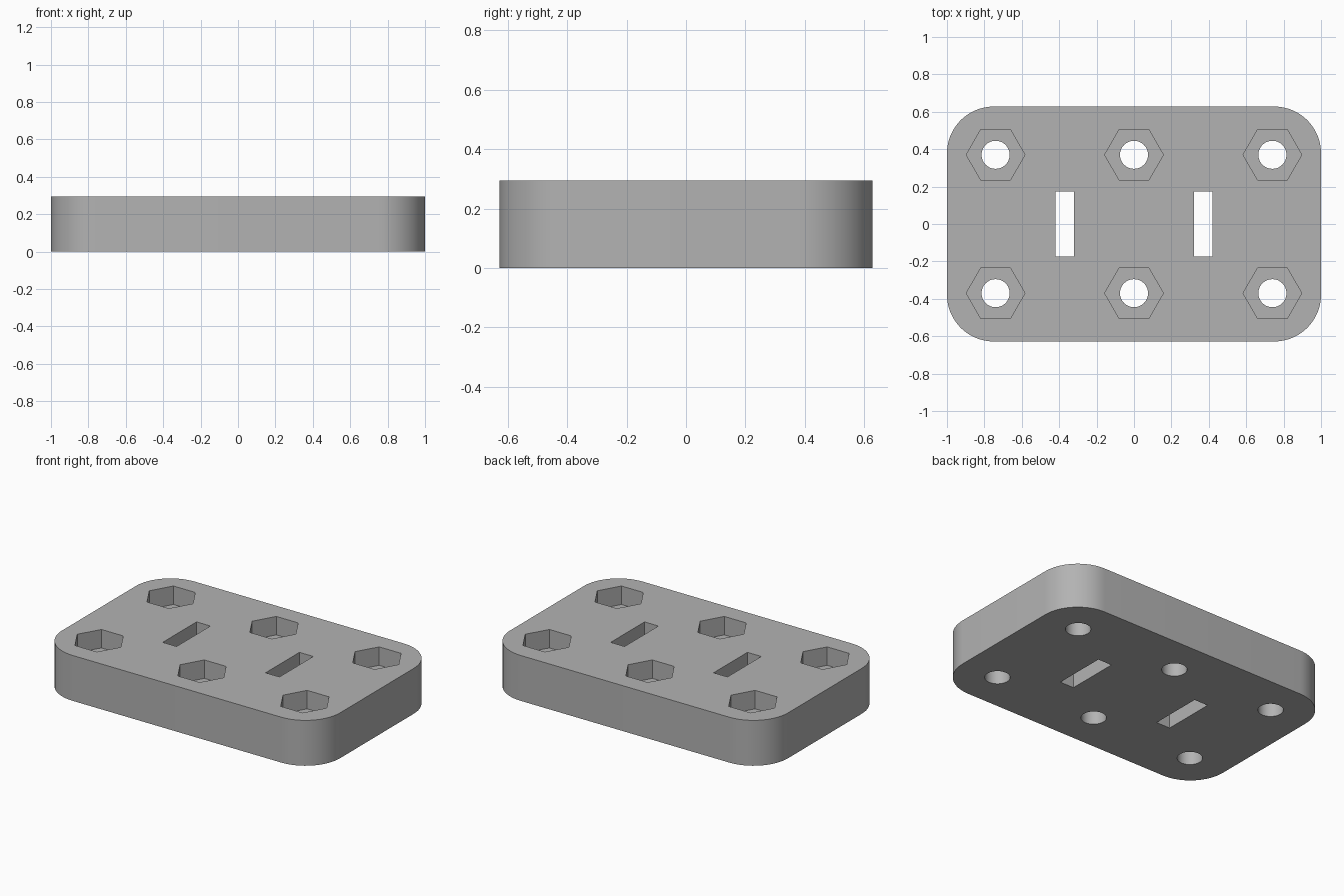
import bpy
import math

HEIGHT = 0.295
HALF_X, HALF_Y, CORNER = 1.0, 0.628, 0.25
BOLT_X, BOLT_Y = 0.74, 0.37
POCKET_DEPTH = 0.12

if "Cube" in bpy.data.objects:
    bpy.data.objects.remove(bpy.data.objects["Cube"], do_unlink=True)

# Plain grey plastic
grey = bpy.data.materials.new("grey plastic")
grey.use_nodes = True
colour = (0.45, 0.45, 0.45, 1)
grey.diffuse_color = colour
grey.node_tree.nodes["Principled BSDF"].inputs["Base Color"].default_value = colour


def prism(name, outline, bottom, top):
    """Upright solid with the given outline."""
    n = len(outline)
    verts = [(x, y, z) for z in (bottom, top) for x, y in outline]
    faces = [tuple(reversed(range(n))), tuple(range(n, 2 * n))]
    faces += [(i, (i + 1) % n, n + (i + 1) % n, n + i) for i in range(n)]
    mesh = bpy.data.meshes.new(name)
    mesh.from_pydata(verts, [], faces)
    mesh.materials.append(grey)
    obj = bpy.data.objects.new(name, mesh)
    bpy.context.collection.objects.link(obj)
    return obj


def polygon(cx, cy, radius, sides):
    return [(cx + radius * math.cos(math.tau * i / sides),
             cy + radius * math.sin(math.tau * i / sides)) for i in range(sides)]


def rounded_rectangle(hx, hy, radius, steps=16):
    points = []
    for quarter, (sx, sy) in enumerate([(1, 1), (-1, 1), (-1, -1), (1, -1)]):
        for i in range(steps + 1):
            a = (quarter + i / steps) * math.pi / 2
            points.append((sx * (hx - radius) + radius * math.cos(a),
                           sy * (hy - radius) + radius * math.sin(a)))
    return points


plate = prism("base_plate", rounded_rectangle(HALF_X, HALF_Y, CORNER), 0, HEIGHT)
cutters = []

# Bolt holes with hexagonal nut pockets above
for x in (-BOLT_X, 0, BOLT_X):
    for y in (-BOLT_Y, BOLT_Y):
        cutters.append(prism("bolt_hole", polygon(x, y, 0.075, 48), -0.1, HEIGHT + 0.1))
        cutters.append(prism("nut_pocket", polygon(x, y, 0.157, 6),
                             HEIGHT - POCKET_DEPTH, HEIGHT + 0.1))

# Strap slots through the plate
for x in (-0.37, 0.37):
    slot = [(x - 0.05, -0.174), (x + 0.05, -0.174), (x + 0.05, 0.174), (x - 0.05, 0.174)]
    cutters.append(prism("strap_slot", slot, -0.1, HEIGHT + 0.1))

# Cut the openings, then drop the cutters
bpy.ops.object.select_all(action="DESELECT")
bpy.context.view_layer.objects.active = plate
plate.select_set(True)
for cutter in cutters:
    cut = plate.modifiers.new("cut", "BOOLEAN")
    cut.operation = "DIFFERENCE"
    cut.solver = "EXACT"
    cut.object = cutter
    bpy.ops.object.modifier_apply(modifier=cut.name)
    bpy.data.objects.remove(cutter, do_unlink=True)

bpy.ops.object.shade_smooth_by_angle(angle=math.radians(30))
